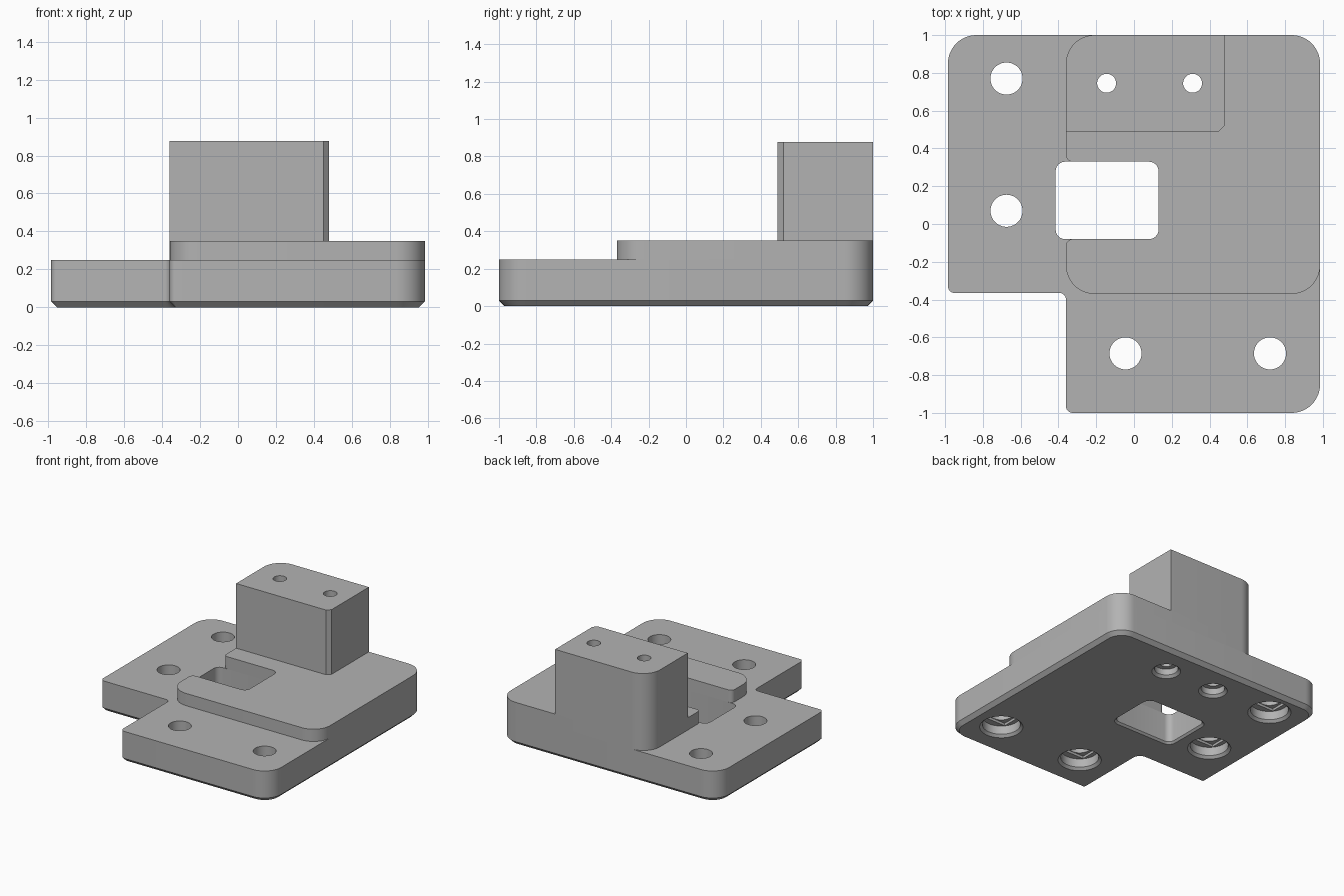
import bpy, bmesh
from math import cos, sin, pi
from mathutils import Vector

cube = bpy.data.objects.get("Cube")
if cube:
    bpy.data.objects.remove(cube, do_unlink=True)

grey = bpy.data.materials.new("plain_grey")
grey.use_nodes = True
grey.diffuse_color = (0.45, 0.45, 0.45, 1)
grey.node_tree.nodes["Principled BSDF"].inputs["Base Color"].default_value = (0.45, 0.45, 0.45, 1)


def outline(corners, inset=0.0):
    """Right-angled outline, counter-clockwise; corners are (x, y, radius, segments)."""
    pts = []
    for i, (x, y, r, seg) in enumerate(corners):
        p = Vector((x, y))
        d1 = (Vector(corners[i - 1][:2]) - p).normalized()
        d2 = (Vector(corners[(i + 1) % len(corners)][:2]) - p).normalized()
        side = 1 if d2.cross(d1) > 0 else -1
        p += (d1 + d2) * inset * side
        r -= inset * side
        if r <= 0:
            pts.append(p)
            continue
        c = p + (d1 + d2) * r
        for k in range(seg + 1):
            t = k / seg * pi / 2
            pts.append(c - d2 * r * cos(t) - d1 * r * sin(t))
    return pts


def circle(x, y, r, n=48):
    return [Vector((x + r * cos(2 * pi * i / n), y + r * sin(2 * pi * i / n))) for i in range(n)]


def box(x, y, hx, hy):
    return [Vector((x + sx * hx, y + sy * hy)) for sx, sy in ((-1, -1), (1, -1), (1, 1), (-1, 1))]


def loft(name, layers):
    """Solid through a stack of (outline, z) layers."""
    bm = bmesh.new()
    rings = [[bm.verts.new((p.x, p.y, z)) for p in pts] for pts, z in layers]
    for lo, hi in zip(rings, rings[1:]):
        for i in range(len(lo)):
            bm.faces.new((lo[i - 1], lo[i], hi[i], hi[i - 1]))
    bm.faces.new(rings[0][::-1])
    bm.faces.new(rings[-1])
    bmesh.ops.recalc_face_normals(bm, faces=bm.faces)
    mesh = bpy.data.meshes.new(name)
    bm.to_mesh(mesh)
    bm.free()
    obj = bpy.data.objects.new(name, mesh)
    bpy.context.collection.objects.link(obj)
    mesh.materials.append(grey)
    return obj


def cut(obj, cutter):
    bpy.context.view_layer.objects.active = obj
    mod = obj.modifiers.new("cut", "BOOLEAN")
    mod.operation = "DIFFERENCE"
    mod.solver = "EXACT"
    mod.object = cutter
    bpy.ops.object.modifier_apply(modifier=mod.name)


BIG, SMALL = 0.15, 0.035
LEFT, RIGHT, STEP, FRONT = -0.985, 0.985, -0.36, -0.365

# L-shaped base with a chamfered underside
base_corners = [(STEP, -1, SMALL, 6), (RIGHT, -1, BIG, 12), (RIGHT, 1, BIG, 12),
                (LEFT, 1, BIG, 12), (LEFT, FRONT, SMALL, 6), (STEP, FRONT, SMALL, 6)]
full = outline(base_corners)
base = loft("base_plate", [(outline(base_corners, 0.03), 0), (full, 0.03), (full, 0.25)])

# Raised pad, notched around the window
pad = outline([(STEP, -0.37, BIG, 12), (RIGHT, -0.37, BIG, 12), (RIGHT, 1, BIG, 12),
               (STEP, 1, BIG, 12), (STEP, 0.33, SMALL, 6), (0.13, 0.33, 0.05, 6),
               (0.13, -0.08, 0.05, 6), (STEP, -0.08, SMALL, 6)])
raised_pad = loft("raised_pad", [(pad, 0.25), (pad, 0.35)])

# Upright block with one rounded and one chamfered corner
block = outline([(STEP, 0.49, 0, 1), (0.48, 0.49, 0.03, 1), (0.48, 1, 0, 1), (STEP, 1, BIG, 12)])
mount_block = loft("mount_block", [(block, 0.35), (block, 0.877)])

# Window cutter, flared at the bottom
win = [(-0.415, -0.08, 0.05, 6), (0.13, -0.08, 0.05, 6), (0.13, 0.33, 0.05, 6), (-0.415, 0.33, 0.05, 6)]
cutters = [(loft("window_cutter", [(outline(win, -0.025), -0.01), (outline(win), 0.015),
                                   (outline(win), 0.4)]), [base])]


def bore(x, y, r, wide, depth, targets):
    """Through hole with a chamfered counterbore from below."""
    profile = [(wide + 0.04, -0.02), (wide, 0.02), (wide, depth), (r, depth), (r, 1)]
    cutters.append((loft("bore_cutter", [(circle(x, y, q), z) for q, z in profile]), targets))


# Four bolt holes with a bridging slot above each counterbore
for x, y in ((-0.675, 0.77), (-0.675, 0.07), (-0.045, -0.685), (0.72, -0.685)):
    bore(x, y, 0.085, 0.142, 0.09, [base])
    slot = box(x, y, 0.107, 0.088)
    cutters.append((loft("slot_cutter", [(slot, 0.05), (slot, 0.11)]), [base]))

# Two screw holes running up through the block
for x in (-0.145, 0.31):
    bore(x, 0.745, 0.05, 0.088, 0.07, [base, raised_pad, mount_block])

for cutter, targets in cutters:
    cutter.hide_render = True
    for target in targets:
        cut(target, cutter)
    bpy.data.objects.remove(cutter, do_unlink=True)

# Smooth the rounded walls, keep the edges crisp
for obj in (base, raised_pad, mount_block):
    bpy.ops.object.select_all(action="DESELECT")
    obj.select_set(True)
    bpy.context.view_layer.objects.active = obj
    bpy.ops.object.shade_smooth_by_angle(angle=pi / 6)
